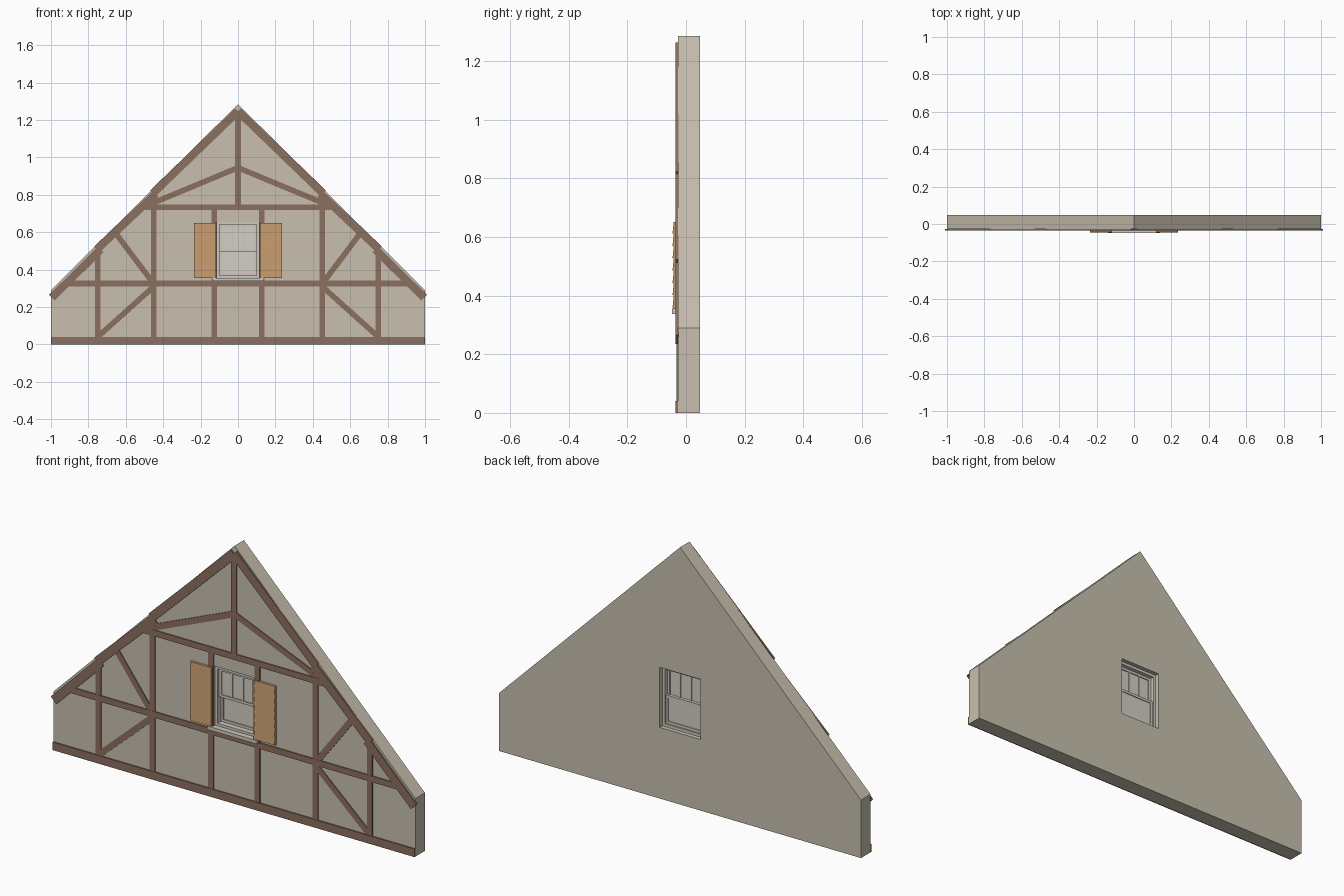
import bpy, bmesh
from math import hypot
from mathutils import Vector

cube = bpy.data.objects.get("Cube")
if cube:
    bpy.data.objects.remove(cube, do_unlink=True)


def material(name, rgb):
    m = bpy.data.materials.new(name)
    m.use_nodes = True
    m.diffuse_color = (*rgb, 1)
    m.node_tree.nodes["Principled BSDF"].inputs["Base Color"].default_value = (*rgb, 1)
    return m


PLASTER = material("plaster", (0.58, 0.53, 0.43))
TIMBER = material("brown timber", (0.26, 0.16, 0.115))
SHUTTER = material("shutter wood", (0.55, 0.32, 0.15))
FRAME = material("window frame", (0.62, 0.59, 0.52))
GLASS = material("window pane", (0.66, 0.63, 0.57))


def finish(name, bm, mat):
    bmesh.ops.recalc_face_normals(bm, faces=bm.faces)
    me = bpy.data.meshes.new(name)
    bm.to_mesh(me)
    bm.free()
    me.materials.append(mat)
    ob = bpy.data.objects.new(name, me)
    bpy.context.collection.objects.link(ob)
    return ob


def plate(bm, loops, y0, y1):
    """Fill outlines in the xz plane (later loops are holes) and extrude along y."""
    edges = []
    for loop in loops:
        vs = [bm.verts.new((x, y0, z)) for x, z in loop]
        edges += [bm.edges.new((a, b)) for a, b in zip(vs, vs[1:] + vs[:1])]
    if len(loops) == 1:
        faces = [bm.faces.new(vs)]
    else:
        geom = bmesh.ops.triangle_fill(bm, edges=edges, use_beauty=True)["geom"]
        faces = [f for f in geom if isinstance(f, bmesh.types.BMFace)]
    out = bmesh.ops.extrude_face_region(bm, geom=faces, use_keep_orig=True)["geom"]
    verts = [v for v in out if isinstance(v, bmesh.types.BMVert)]
    bmesh.ops.translate(bm, vec=(0, y1 - y0, 0), verts=verts)


def rect(x0, x1, z0, z1):
    return [(x0, z0), (x1, z0), (x1, z1), (x0, z1)]


def box(name, x0, x1, y0, y1, z0, z1, mat):
    bm = bmesh.new()
    plate(bm, [rect(x0, x1, z0, z1)], y0, y1)
    return finish(name, bm, mat)


def beam(name, a, b, width, front=-0.034):
    """Timber of constant width between two points on the facade."""
    a, b = Vector(a), Vector(b)
    d = (b - a).normalized()
    n = Vector((-d.y, d.x)) * width / 2
    bm = bmesh.new()
    plate(bm, [[a + n, b + n, b - n, a - n]], front, -0.026)
    return finish(name, bm, TIMBER)


def ring(name, x0, x1, z0, z1, t, y0, y1):
    bm = bmesh.new()
    plate(bm, [rect(x0, x1, z0, z1), rect(x0 + t, x1 - t, z0 + t, z1 - t)], y0, y1)
    return finish(name, bm, FRAME)


# Gable wall with window opening
W, Z0, Z1 = 0.113, 0.355, 0.655
bm = bmesh.new()
plate(bm, [[(-1, 0), (1, 0), (1, 0.29), (0, 1.285), (-1, 0.29)],
           rect(-W, W, Z0, Z1)], -0.028, 0.047)
finish("gable_wall", bm, PLASTER)

# Horizontal timbers and king post
beam("bottom_rail", (-1, 0.02), (1, 0.02), 0.04, -0.035)
beam("middle_rail", (-0.92, 0.326), (0.92, 0.326), 0.03)
beam("upper_rail", (-0.5, 0.733), (0.5, 0.733), 0.03)
beam("king_post", (0, 0.745), (0, 1.24), 0.03)

# Mirrored posts, braces and rafters
for side, s in (("left", 1), ("right", -1)):
    for part, x, top in (("outer", 0.75, 0.49), ("middle", 0.45, 0.77), ("inner", 0.128, 0.72)):
        beam(f"{side}_{part}_post", (s * x, 0.035), (s * x, top), 0.03, -0.033)
    for part, a, b in (("upper", (0, 0.945), (0.465, 0.752)),
                       ("middle", (0.455, 0.33), (0.652, 0.592)),
                       ("lower", (0.45, 0.31), (0.745, 0.045))):
        beam(f"{side}_{part}_brace", (s * a[0], a[1]), (s * b[0], b[1]), 0.03, -0.0325)
    for part, a, b in (("upper", (0, 1.247), (0.455, 0.808)),
                       ("middle", (0.44, 0.805), (0.755, 0.508)),
                       ("lower", (0.735, 0.508), (0.995, 0.25))):
        beam(f"{side}_{part}_rafter", (s * a[0], a[1]), (s * b[0], b[1]), 0.043, -0.035)

    # Louvred shutter with sloping slats
    x0, x1 = sorted((s * 0.118, s * 0.234))
    box(f"{side}_shutter", x0, x1, -0.042, -0.03, Z0, 0.65, SHUTTER)
    bm = bmesh.new()
    count = 7
    step = (0.65 - Z0) / count
    for i in range(count):
        z = Z0 + i * step
        profile = [(-0.041, z + 0.004), (-0.046, z + 0.004), (-0.042, z + step), (-0.041, z + step)]
        ends = [[bm.verts.new((x, y, h)) for y, h in profile] for x in (x0, x1)]
        for e in ends:
            bm.faces.new(e)
        for j in range(4):
            k = (j + 1) % 4
            bm.faces.new((ends[0][j], ends[0][k], ends[1][k], ends[1][j]))
    finish(f"{side}_shutter_slats", bm, SHUTTER)

# Window frame, sashes, panes and sill
ring("window_frame", -W, W, Z0, Z1, 0.014, -0.02, 0.026)
ring("upper_sash", -0.099, 0.099, 0.497, 0.641, 0.013, -0.008, 0.006)
ring("lower_sash", -0.099, 0.099, 0.369, 0.511, 0.013, 0.006, 0.018)
box("upper_pane", -0.09, 0.09, -0.002, 0.001, 0.505, 0.635, GLASS)
box("lower_pane", -0.09, 0.09, 0.011, 0.014, 0.378, 0.505, GLASS)
for i, x in enumerate((-0.03, 0.03)):
    box(f"glazing_bar_{i + 1}", x - 0.004, x + 0.004, -0.006, 0.005, 0.505, 0.635, FRAME)
box("window_sill", -0.138, 0.138, -0.047, -0.01, 0.338, 0.356, FRAME)
